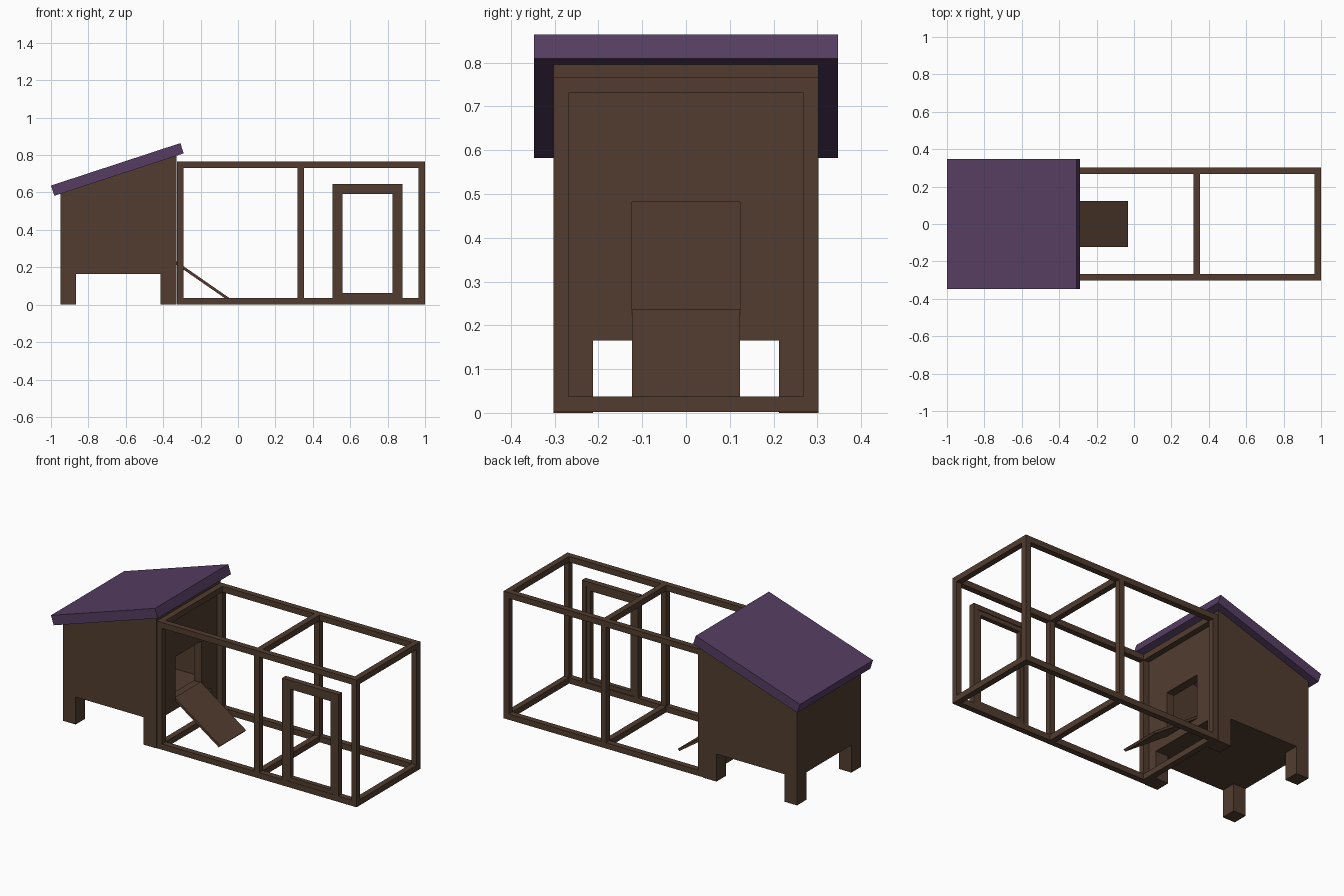
import bpy, bmesh

if "Cube" in bpy.data.objects:
    bpy.data.objects.remove(bpy.data.objects["Cube"])

def material(name, rgb):
    m = bpy.data.materials.new(name)
    m.diffuse_color = (*rgb, 1)
    m.use_nodes = True
    m.node_tree.nodes["Principled BSDF"].inputs["Base Color"].default_value = m.diffuse_color
    return m

WOOD = material("dark brown wood", (0.084, 0.046, 0.029))
ROOF = material("purple roof", (0.093, 0.047, 0.122))

def prism(name, profile, y0, y1, mat=WOOD):
    """Extrude an x-z outline from y0 to y1."""
    bm = bmesh.new()
    face = bm.faces.new([bm.verts.new((x, y0, z)) for x, z in profile])
    ext = bmesh.ops.extrude_face_region(bm, geom=[face])
    verts = [g for g in ext["geom"] if isinstance(g, bmesh.types.BMVert)]
    bmesh.ops.translate(bm, verts=verts, vec=(0, y1 - y0, 0))
    bmesh.ops.recalc_face_normals(bm, faces=bm.faces)
    me = bpy.data.meshes.new(name)
    bm.to_mesh(me)
    bm.free()
    me.materials.append(mat)
    ob = bpy.data.objects.new(name, me)
    bpy.context.collection.objects.link(ob)
    return ob

def box(name, x0, x1, y0, y1, z0, z1, mat=WOOD):
    return prism(name, [(x0, z0), (x1, z0), (x1, z1), (x0, z1)], y0, y1, mat)

def cut(target, cutter):
    cutter.hide_render = True
    cutter.hide_viewport = True
    cutter.display_type = 'WIRE'
    mod = target.modifiers.new("cut", 'BOOLEAN')
    mod.operation = 'DIFFERENCE'
    mod.solver = 'EXACT'
    mod.object = cutter

# Coop house: hollow, sloped top, with doorway to the run
W = 0.303
house = prism("house_body", [(-0.95, 0.165), (-0.33, 0.165), (-0.33, 0.796), (-0.95, 0.593)], -W, W)
cut(house, box("cavity_cutter", -0.90, -0.38, -0.253, 0.253, 0.195, 1.0))
cut(house, box("doorway_cutter", -0.45, -0.25, -0.123, 0.123, 0.232, 0.482))

# House legs
for xn, x0, x1 in (("left", -0.95, -0.867), ("right", -0.415, -0.33)):
    for yn, y0, y1 in (("front", -W, -0.213), ("back", 0.213, W)):
        box(f"house_leg_{yn}_{xn}", x0, x1, y0, y1, 0, 0.165)

# Sloped roof slab
prism("roof", [(-0.982, 0.582), (-0.29, 0.809), (-0.308, 0.864), (-1.0, 0.637)], -0.347, 0.347, ROOF)

# Ramp from doorway to the ground
prism("ramp", [(-0.335, 0.218), (-0.042, 0.015), (-0.032, 0.026), (-0.335, 0.236)], -0.123, 0.123)

# Run frame: long rails, posts and cross bars
T = 0.035
X0, X1, Z0, Z1 = -0.327, 1.0, 0.002, 0.766
POSTS = (X0, 0.319, X1 - T)
for yn, y in (("front", -W), ("back", W - T)):
    for zn, z in (("bottom", Z0), ("top", Z1 - T)):
        box(f"run_rail_{zn}_{yn}", X0, X1, y, y + T, z, z + T)
    for i, x in enumerate(POSTS):
        box(f"run_post_{yn}_{i}", x, x + T, y, y + T, Z0 + T, Z1 - T)
for i, x in enumerate(POSTS):
    for zn, z in (("bottom", Z0), ("top", Z1 - T)):
        box(f"run_cross_bar_{zn}_{i}", x, x + T, -W + T, W - T, z, z + T)

# Run door: outer surround and inner leaf
def frame(name, x0, x1, z0, z1, t, y0, y1, tb):
    box(name + "_left", x0, x0 + t, y0, y1, z0, z1)
    box(name + "_right", x1 - t, x1, y0, y1, z0, z1)
    box(name + "_top", x0 + t, x1 - t, y0, y1, z1 - t, z1)
    if tb:
        box(name + "_bottom", x0 + t, x1 - t, y0, y1, z0, z0 + tb)

frame("door_surround", 0.505, 0.88, Z0 + T, 0.646, 0.029, -W, -W + T, 0)
frame("door_leaf", 0.534, 0.851, Z0 + T, 0.617, 0.025, -W + 0.002, -W + 0.03, 0.025)
